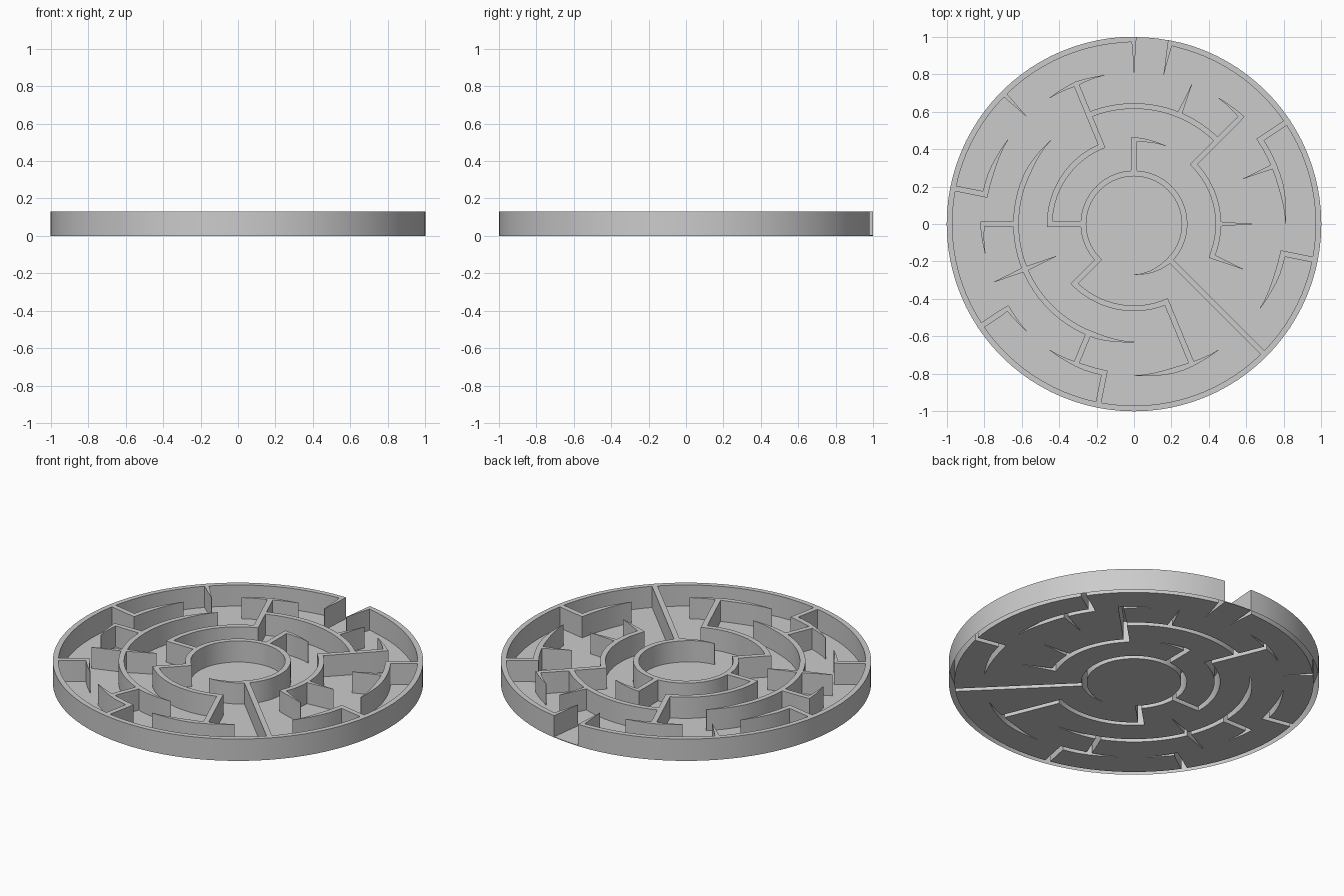
import bpy
import bmesh
import math
from mathutils import Vector

cube = bpy.data.objects.get("Cube")
if cube:
    bpy.data.objects.remove(cube, do_unlink=True)

HEIGHT, BELOW, FLOOR = 0.13, -0.02, 0.004
HALF = 0.015            # half the wall thickness
TAPER = 0.2             # length over which a free end narrows to a point
SECTOR = 11.25          # the maze is laid out on 32 sectors
RINGS = [0.27, 0.45, 0.63, 0.81, 0.985]

grey = bpy.data.materials.new("light_grey")
grey.use_nodes = True
grey.diffuse_color = (0.6, 0.6, 0.6, 1)
grey.node_tree.nodes["Principled BSDF"].inputs["Base Color"].default_value = (0.6, 0.6, 0.6, 1)


def polar(r, sector):
    a = math.radians(sector * SECTOR)
    return Vector((r * math.cos(a), r * math.sin(a)))


def trace(stops):
    """Join (ring, sector) stops by arcs along a ring or straight radial lines."""
    pts = [polar(RINGS[stops[0][0]], stops[0][1])]
    for (r0, s0), (r1, s1) in zip(stops, stops[1:]):
        if r0 == r1:
            n = round(abs(s1 - s0) * 3)
        else:
            n = 4
        for i in range(1, n + 1):
            t = i / n
            pts.append(polar(RINGS[r0] + (RINGS[r1] - RINGS[r0]) * t, s0 + (s1 - s0) * t))
    return pts


def add_wall(bm, stops, ends):
    """Extrude a mitred stroke; ends holds 's' and/or 'e' for pointed start/end."""
    pts = trace(stops)
    dist = [0.0]
    for a, b in zip(pts, pts[1:]):
        dist.append(dist[-1] + (b - a).length)
    total = dist[-1]
    rows = []
    for i, p in enumerate(pts):
        d0 = (p - pts[i - 1]).normalized() if i else (pts[1] - p).normalized()
        d1 = (pts[i + 1] - p).normalized() if i < len(pts) - 1 else d0
        n0, n1 = Vector((-d0.y, d0.x)), Vector((-d1.y, d1.x))
        miter = (n0 + n1).normalized()
        w = HALF
        if 's' in ends:
            w = min(w, HALF * dist[i] / TAPER)
        if 'e' in ends:
            w = min(w, HALF * (total - dist[i]) / TAPER)
        off = miter * max(w, 0.0015) / miter.dot(n0)
        rows.append([bm.verts.new((q.x, q.y, z))
                     for q, z in ((p + off, BELOW), (p - off, BELOW),
                                  (p - off, HEIGHT), (p + off, HEIGHT))])
    for a, b in zip(rows, rows[1:]):
        for k in range(4):
            bm.faces.new((a[k], a[(k + 1) % 4], b[(k + 1) % 4], b[k]))
    bm.faces.new(rows[0])
    bm.faces.new(rows[-1])


def finish(name, bm):
    bmesh.ops.recalc_face_normals(bm, faces=bm.faces)
    me = bpy.data.meshes.new(name)
    bm.to_mesh(me)
    bm.free()
    me.materials.append(grey)
    ob = bpy.data.objects.new(name, me)
    bpy.context.collection.objects.link(ob)
    return ob


def boolean(ob, other, operation):
    mod = ob.modifiers.new("boolean", 'BOOLEAN')
    mod.operation, mod.object, mod.solver = operation, other, 'EXACT'
    mod.use_self = True
    bpy.context.view_layer.update()
    deps = bpy.context.evaluated_depsgraph_get()
    me = bpy.data.meshes.new_from_object(ob.evaluated_get(deps))
    ob.modifiers.clear()
    ob.data = me


def smooth(ob):
    ob.data.shade_smooth()
    ob.data.set_sharp_from_angle(angle=math.radians(25))


# Outer rim with the two pointed walls beside the entrance
bm = bmesh.new()
add_wall(bm, [(3, 8), (4, 8), (4, 39), (3, 39)], 'se')
walls = finish("maze_walls", bm)

# Inner walls: (ring, sector) stops and which ends are pointed
INNER = [
    ([(0, 24), (0, 52), (1, 52), (1, 58), (3, 58)], 's'),
    ([(3, 24), (3, 27)], 'se'),
    ([(0, 28), (4, 28)], ''),
    ([(0, 8), (1, 8), (1, 6)], 'e'),
    ([(0, 16), (1, 16), (1, 10), (3, 10)], ''),
    ([(3, 9), (3, 11)], 'se'),
    ([(2, 10), (2, 4)], ''),
    ([(2, 6), (3, 6)], 'e'),
    ([(2, 4), (3, 4), (3, 5)], 'e'),
    ([(2, 4), (1, 4), (1, -2), (2, -2)], 'e'),
    ([(1, 0), (2, 0)], 'e'),
    ([(4, 3), (3, 3), (3, 0)], 'e'),
    ([(3, 2), (2, 2)], 'e'),
    ([(4, -1), (3, -1), (3, -3)], 'e'),
    ([(4, 23), (3, 23), (3, 21)], 'e'),
    ([(3, 22), (2, 22)], ''),
    ([(2, 24), (2, 12)], 'se'),
    ([(1, 18), (3, 18)], 'se'),
    ([(2, 16), (3, 16), (3, 17)], 'e'),
    ([(4, 15), (3, 15), (3, 13)], 'e'),
    ([(4, 19), (3, 19), (3, 20)], 'e'),
    ([(4, 12), (3, 12)], 'e'),
]
bm = bmesh.new()
for stops, ends in INNER:
    add_wall(bm, stops, ends)
inner = finish("inner_walls", bm)
boolean(walls, inner, 'UNION')
bpy.data.objects.remove(inner, do_unlink=True)

# Thin floor, open beneath the walls
bm = bmesh.new()
bmesh.ops.create_circle(bm, cap_ends=True, radius=0.998, segments=96)
ext = bmesh.ops.extrude_face_region(bm, geom=bm.faces[:])
for v in ext["geom"]:
    if isinstance(v, bmesh.types.BMVert):
        v.co.z = FLOOR
floor = finish("maze_floor", bm)
boolean(floor, walls, 'DIFFERENCE')

# Hollow the walls from below and set them down on the ground plane
bm = bmesh.new()
bm.from_mesh(walls.data)
bm.normal_update()
under = [f for f in bm.faces if f.normal.z < -0.9]
bmesh.ops.delete(bm, geom=under, context='FACES')
for v in bm.verts:
    v.co.z = max(v.co.z, 0)
bm.to_mesh(walls.data)
bm.free()

smooth(walls)
smooth(floor)
